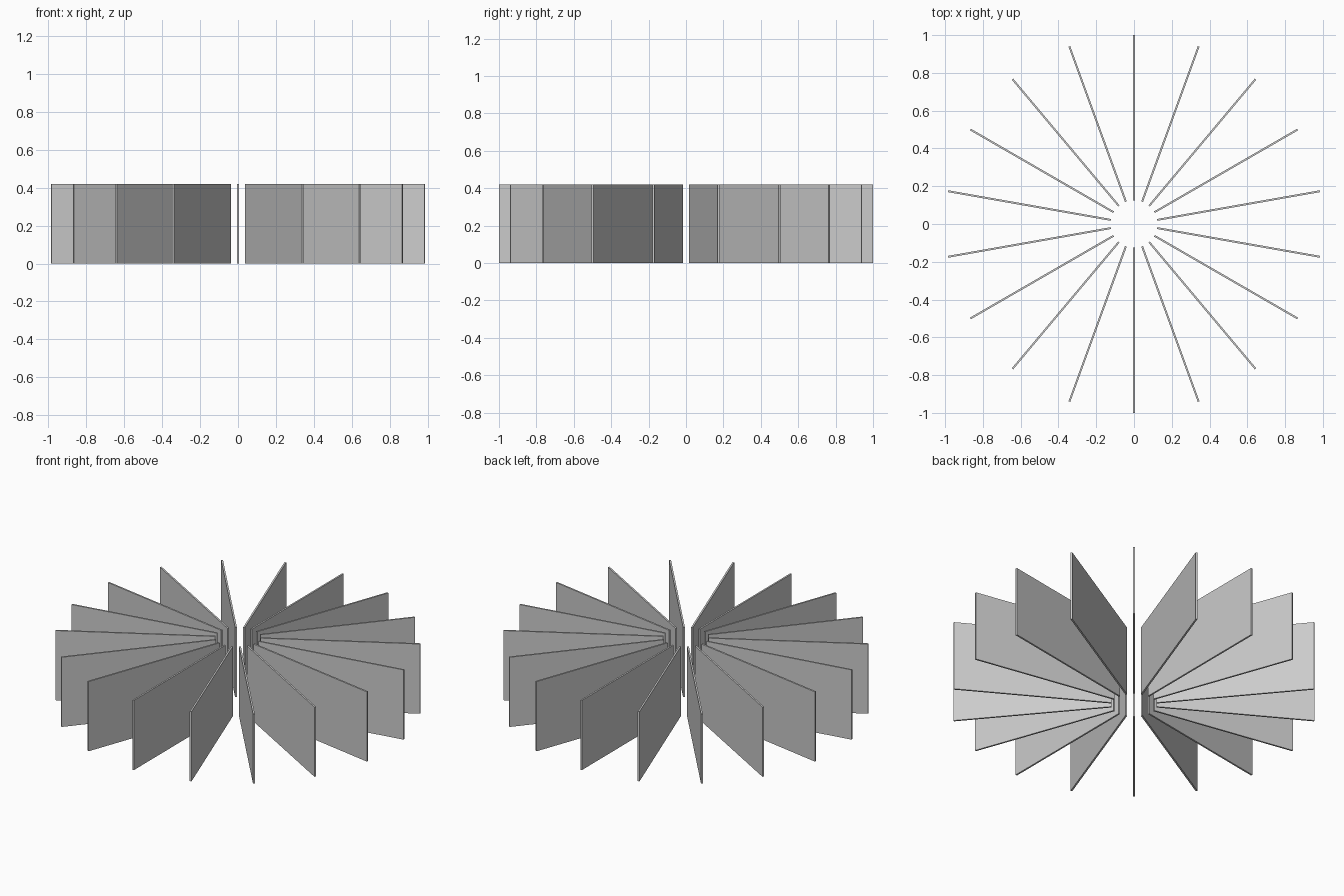
import bpy
import bmesh
import math
from mathutils import Matrix

if "Cube" in bpy.data.objects:
    bpy.data.objects.remove(bpy.data.objects["Cube"])

BLADES = 18
INNER, OUTER = 0.125, 1.0
HEIGHT, THICK = 0.42, 0.01

grey = bpy.data.materials.new("light grey")
grey.diffuse_color = (0.6, 0.6, 0.6, 1)
grey.use_nodes = True
grey.node_tree.nodes["Principled BSDF"].inputs["Base Color"].default_value = grey.diffuse_color

# One thin upright panel, running outward along x
bm = bmesh.new()
bmesh.ops.create_cube(bm, size=1, matrix=(
    Matrix.Translation(((INNER + OUTER) / 2, 0, HEIGHT / 2))
    @ Matrix.Diagonal((OUTER - INNER, THICK, HEIGHT, 1))))
mesh = bpy.data.meshes.new("radial_panel")
bm.to_mesh(mesh)
bm.free()
mesh.materials.append(grey)

# Panels fanned evenly around the open centre
for i in range(BLADES):
    panel = bpy.data.objects.new(f"radial_panel_{i + 1}", mesh)
    panel.rotation_euler.z = math.radians(10) + i * math.tau / BLADES
    bpy.context.collection.objects.link(panel)
